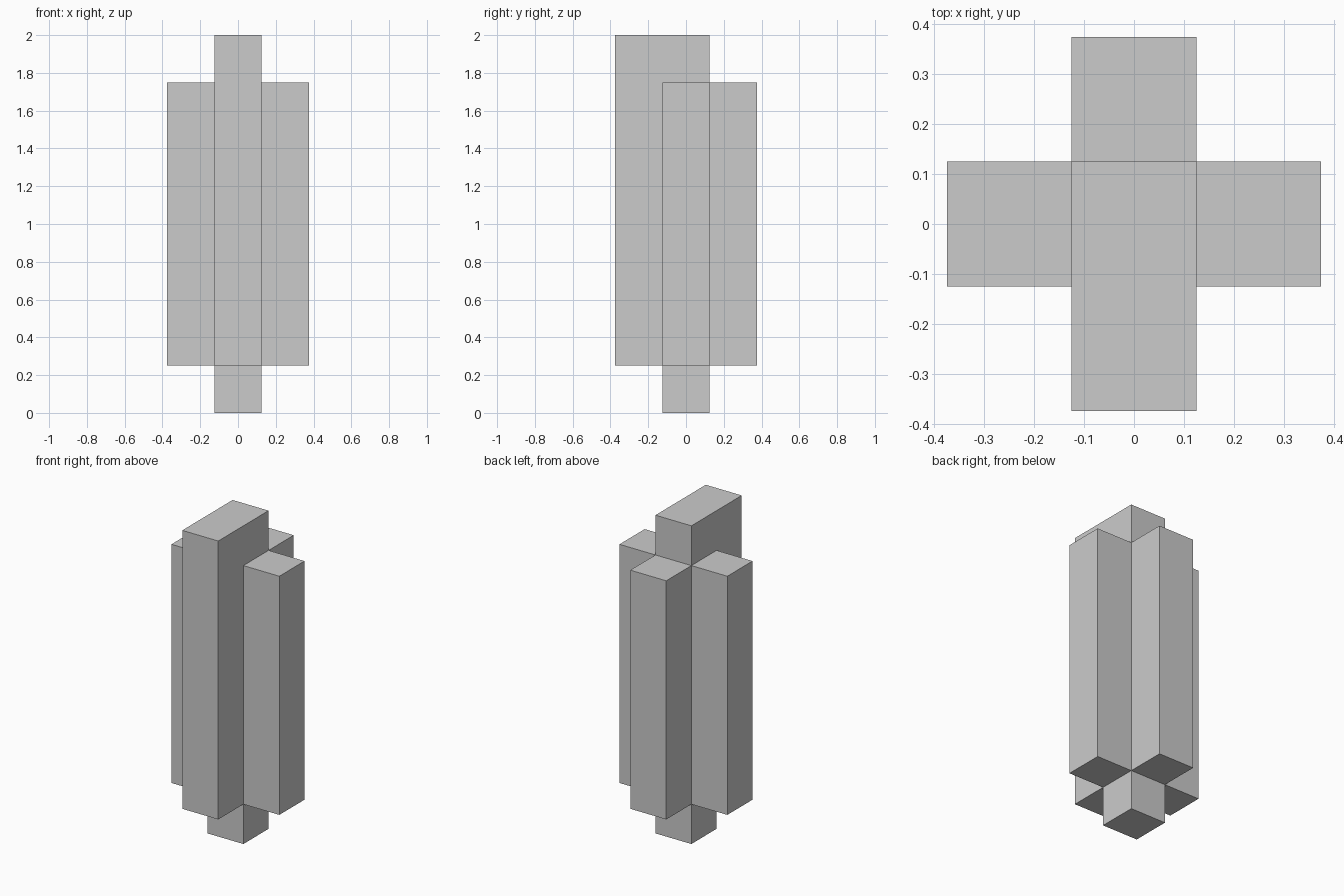
import bpy
import bmesh
from mathutils import Vector

if "Cube" in bpy.data.objects:
    bpy.data.objects.remove(bpy.data.objects["Cube"])

S = 0.25          # width of one square column
LOW, HIGH = 0.25, 1.75


def push_faces(bm, faces, dz):
    """Extrude a face region vertically and return the moved faces."""
    out = bmesh.ops.extrude_face_region(bm, geom=faces)["geom"]
    verts = [g for g in out if isinstance(g, bmesh.types.BMVert)]
    bmesh.ops.translate(bm, verts=verts, vec=Vector((0, 0, dz)))
    return [g for g in out if isinstance(g, bmesh.types.BMFace)]


bm = bmesh.new()

# Cross-shaped plan: a centre square with four arms
for cx, cy in ((0, 0), (1, 0), (-1, 0), (0, 1), (0, -1)):
    bm.faces.new([bm.verts.new(((cx + dx) * S, (cy + dy) * S, LOW))
                  for dx, dy in ((-.5, -.5), (.5, -.5), (.5, .5), (-.5, .5))])
bmesh.ops.remove_doubles(bm, verts=bm.verts[:], dist=0.001)

# Main body
top = push_faces(bm, bm.faces[:], HIGH - LOW)

# Raised top over the centre and front arm
raised = [f for f in top
          if abs(f.calc_center_median().x) < 0.01 and f.calc_center_median().y < 0.01]
push_faces(bm, raised, 2.0 - HIGH)

# Foot under the centre
foot = [f for f in bm.faces
        if (f.calc_center_median() - Vector((0, 0, LOW))).length < 0.01]
push_faces(bm, foot, -LOW)

# Merge flat neighbours and orient the shell outward
bmesh.ops.recalc_face_normals(bm, faces=bm.faces[:])
bmesh.ops.dissolve_limit(bm, angle_limit=0.01, verts=bm.verts[:], edges=bm.edges[:])

mesh = bpy.data.meshes.new("cross_pillar")
bm.to_mesh(mesh)
bm.free()
bpy.context.collection.objects.link(bpy.data.objects.new("cross_pillar", mesh))
